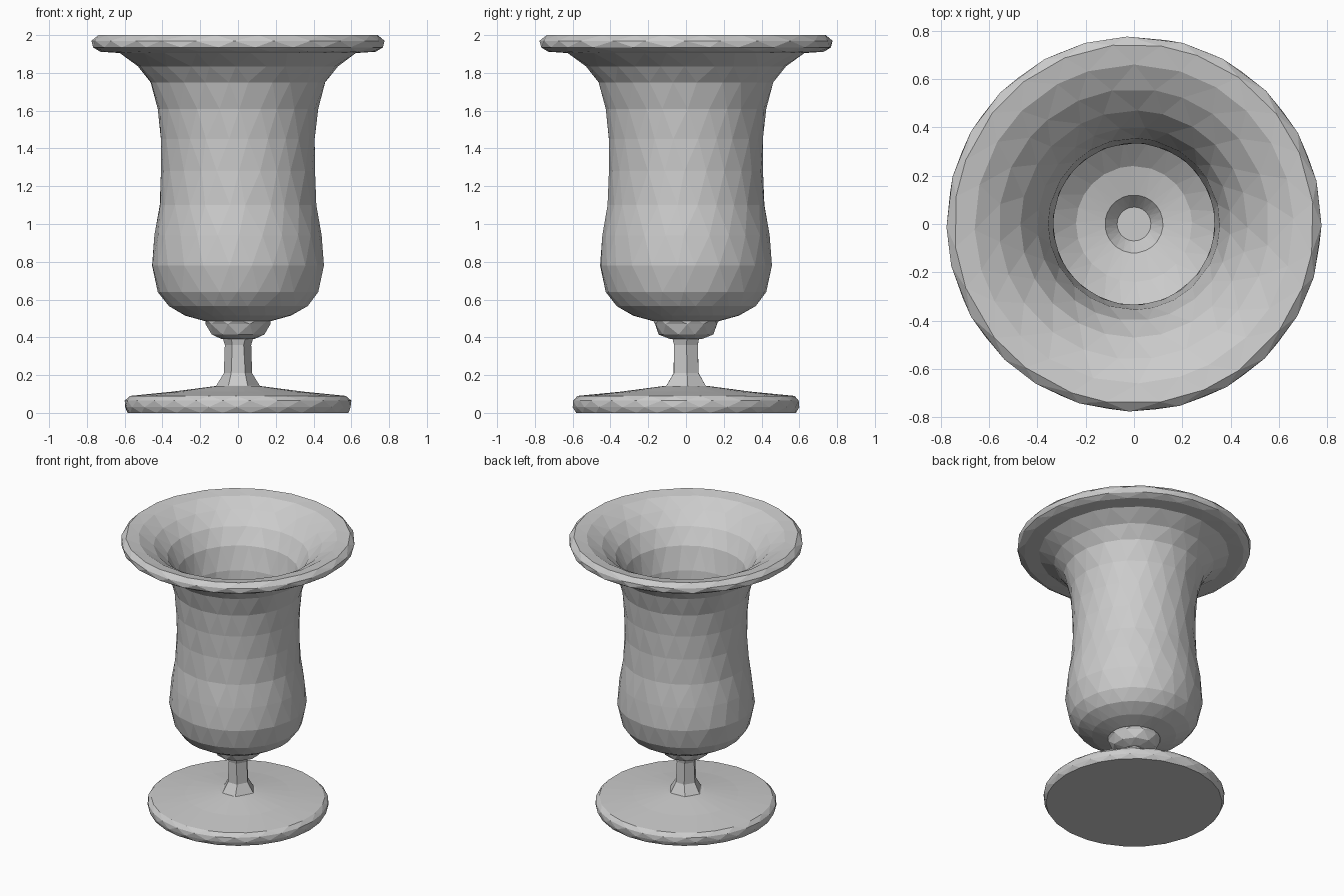
import bpy, bmesh, math, random

if "Cube" in bpy.data.objects:
    bpy.data.objects.remove(bpy.data.objects["Cube"])

random.seed(4)


def lathe(name, profile, sides, stagger=True, jitter=0.0):
    """Turn an (r, z) profile into a faceted solid; r = 0 ends close to a point,
    other ends are capped."""
    bm = bmesh.new()
    step = 2 * math.pi / sides
    rings = []
    for i, (r, z) in enumerate(profile):
        if r == 0:
            rings.append([bm.verts.new((0, 0, z))])
            continue
        shift = 0.5 * (i % 2) if stagger else 0
        ring = []
        for k in range(sides):
            a = (k + shift + random.uniform(-jitter, jitter)) * step
            ring.append(bm.verts.new((r * math.cos(a), r * math.sin(a), z)))
        rings.append(ring)
    for i in range(len(rings) - 1):
        lo, hi = rings[i], rings[i + 1]
        for k in range(sides):
            n = (k + 1) % sides
            if len(lo) == 1:
                bm.faces.new((lo[0], hi[n], hi[k]))
            elif len(hi) == 1:
                bm.faces.new((lo[k], lo[n], hi[0]))
            elif not stagger:
                bm.faces.new((lo[k], lo[n], hi[n], hi[k]))
            elif i % 2 == 0:
                bm.faces.new((lo[k], lo[n], hi[k]))
                bm.faces.new((lo[n], hi[n], hi[k]))
            else:
                bm.faces.new((lo[k], hi[n], hi[k]))
                bm.faces.new((lo[k], lo[n], hi[n]))
    for ring in (rings[0], rings[-1]):
        if len(ring) > 1:
            bm.faces.new(ring)
    bmesh.ops.recalc_face_normals(bm, faces=bm.faces)
    mesh = bpy.data.meshes.new(name)
    bm.to_mesh(mesh)
    bm.free()
    obj = bpy.data.objects.new(name, mesh)
    bpy.context.collection.objects.link(obj)
    return obj


# Round foot with a softened edge and a gently rising top
lathe("foot", [(0.585, 0.0), (0.60, 0.03), (0.60, 0.065), (0.575, 0.09),
               (0.35, 0.112), (0.12, 0.142)], 26, jitter=0.12)

# Slim six-sided stem flaring at its base
lathe("stem", [(0.135, 0.13), (0.115, 0.145), (0.075, 0.21), (0.07, 0.36),
               (0.085, 0.41)], 6, stagger=False, jitter=0.08)

# Faceted knob under the bowl
lathe("knob", [(0.085, 0.39), (0.145, 0.415), (0.172, 0.47), (0.18, 0.50)],
      10, jitter=0.1)

# Hollow bell-shaped bowl: outside, flared lip, then down the inside
outside = [(0, 0.485), (0.18, 0.487), (0.28, 0.515), (0.37, 0.565),
           (0.425, 0.64), (0.457, 0.78), (0.443, 0.94), (0.417, 1.10),
           (0.408, 1.28), (0.411, 1.45), (0.425, 1.61), (0.465, 1.75),
           (0.53, 1.835), (0.63, 1.905)]
lip = [(0.73, 1.912), (0.772, 1.935), (0.776, 1.97), (0.745, 2.0)]
inside = [(0.66, 1.985), (0.56, 1.93), (0.47, 1.85), (0.40, 1.74),
          (0.355, 1.58), (0.335, 1.35), (0.335, 1.15), (0.365, 0.92),
          (0.375, 0.78), (0.34, 0.67), (0.24, 0.59), (0.12, 0.56),
          (0.07, 0.50), (0, 0.495)]
lathe("bowl", outside + lip + inside, 24, jitter=0.15)
